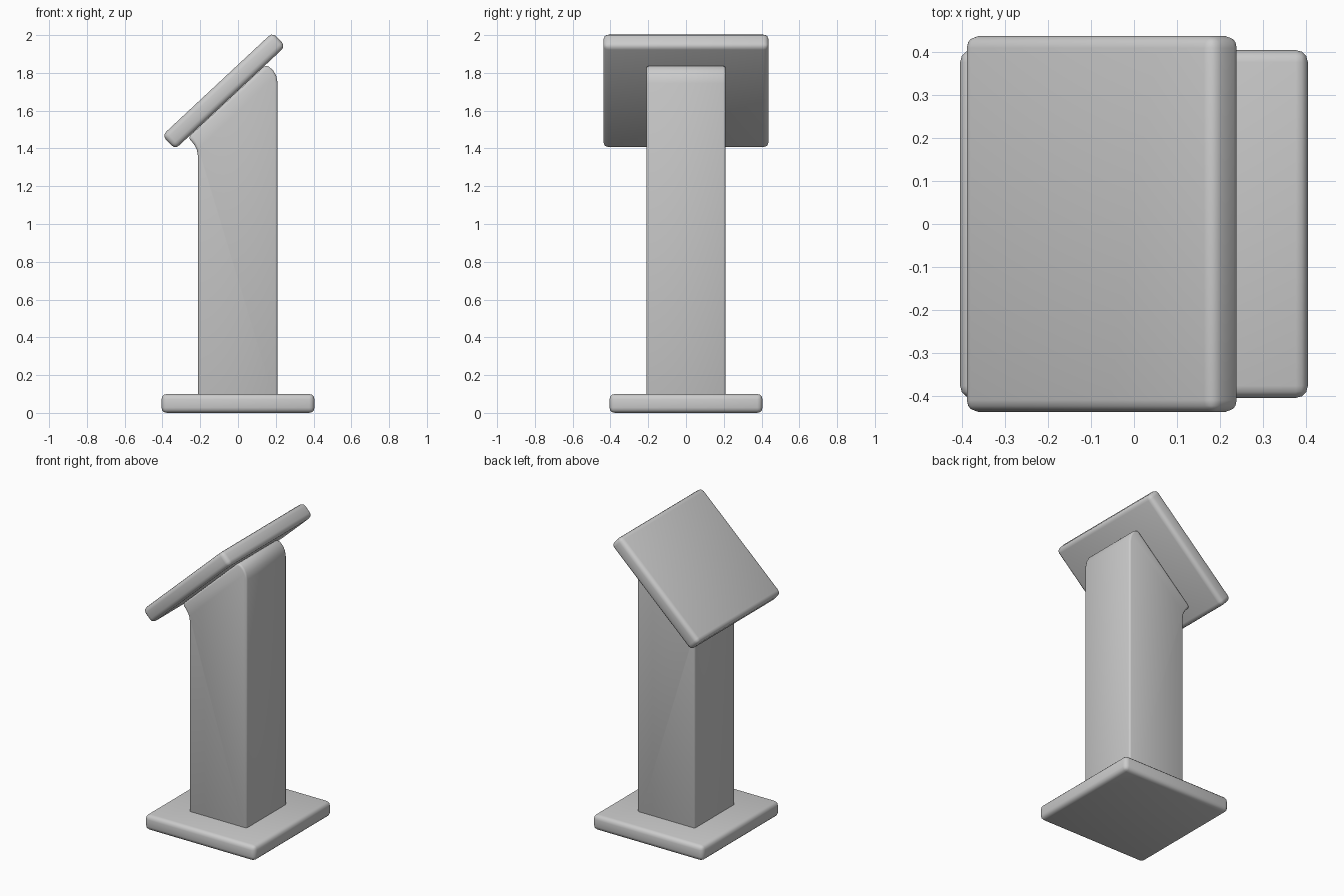
import bpy, bmesh, math

if "Cube" in bpy.data.objects:
    bpy.data.objects.remove(bpy.data.objects["Cube"])


def finish(obj, width, segments):
    """Round the edges and shade smoothly."""
    mod = obj.modifiers.new("rounding", 'BEVEL')
    mod.width = width
    mod.segments = segments
    mod.limit_method = 'ANGLE'
    mod.angle_limit = math.radians(50)
    bpy.ops.object.select_all(action='DESELECT')
    obj.select_set(True)
    bpy.context.view_layer.objects.active = obj
    bpy.ops.object.modifier_apply(modifier=mod.name)
    bpy.ops.object.shade_smooth_by_angle(angle=math.radians(50))


def slab(name, size, location, tilt=0.0):
    bpy.ops.mesh.primitive_cube_add(size=1, location=location)
    obj = bpy.context.object
    obj.name = name
    obj.scale = size
    bpy.ops.object.transform_apply(location=False, rotation=False, scale=True)
    finish(obj, 0.028, 3)
    obj.rotation_euler = (0, -tilt, 0)
    return obj


# Foot plate and tilted reading board
slab("base", (0.81, 0.81, 0.1), (0, 0, 0.05))
slab("reading_board", (0.8, 0.876, 0.1), (-0.075, 0, 1.705), math.radians(43))

# Post: side profile with slanted top, flared lip and rounded back, extruded in y
profile = [(-0.212, 0.04), (0.21, 0.04), (0.21, 1.745), (0.203, 1.783),
           (0.187, 1.812), (0.165, 1.832), (0.143, 1.839),
           (-0.25, 1.472), (-0.262, 1.455), (-0.235, 1.425),
           (-0.218, 1.395), (-0.212, 1.36)]
half = 0.21
bm = bmesh.new()
face = bm.faces.new([bm.verts.new((x, -half, z)) for x, z in profile])
ext = bmesh.ops.extrude_face_region(bm, geom=[face])
bmesh.ops.translate(bm, vec=(0, 2 * half, 0),
                    verts=[g for g in ext["geom"] if isinstance(g, bmesh.types.BMVert)])
bmesh.ops.recalc_face_normals(bm, faces=bm.faces)
mesh = bpy.data.meshes.new("post")
bm.to_mesh(mesh)
bm.free()
post = bpy.data.objects.new("post", mesh)
bpy.context.collection.objects.link(post)
finish(post, 0.012, 2)
